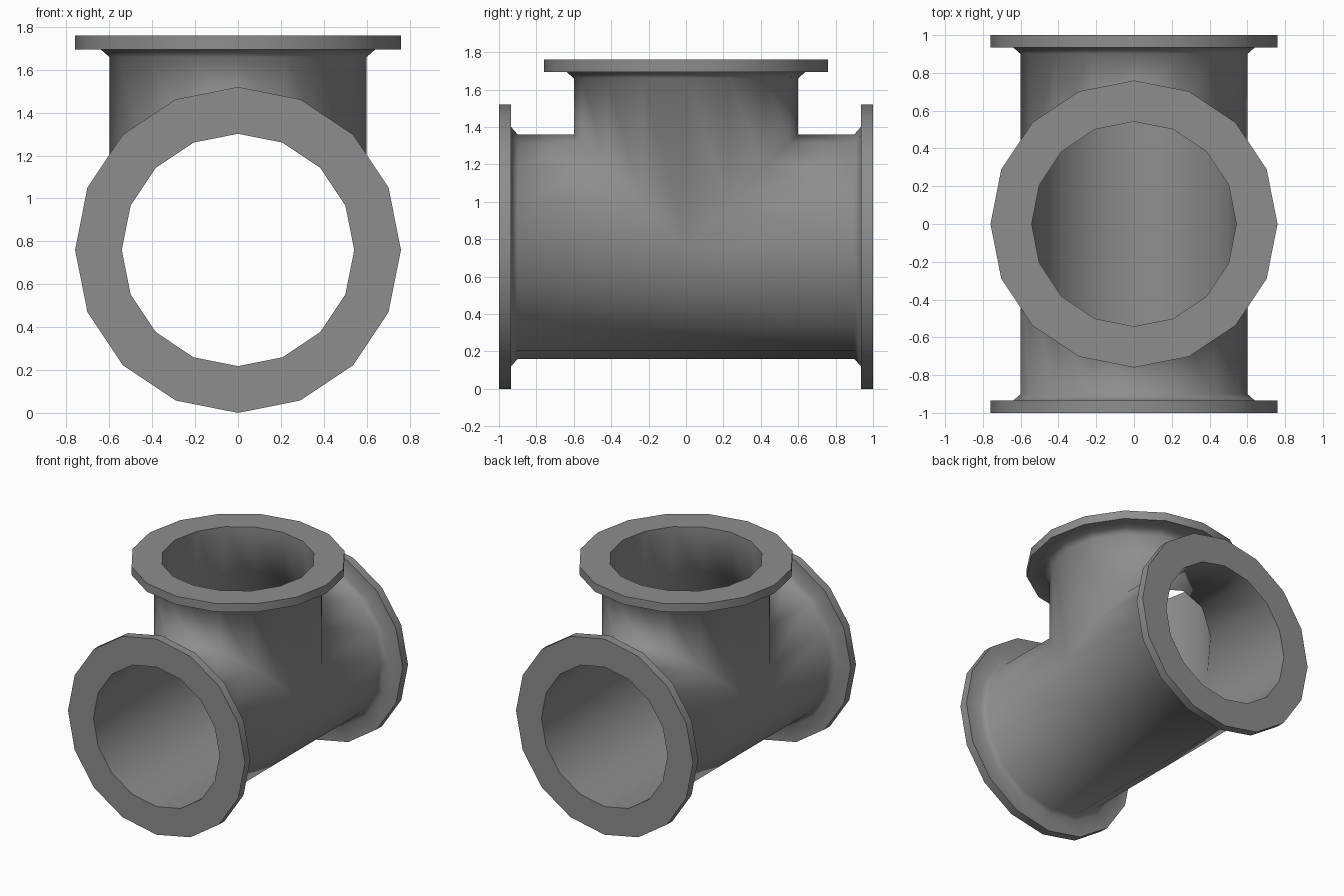
import bpy
import bmesh
from math import cos, sin, tau

cube = bpy.data.objects.get("Cube")
if cube:
    bpy.data.objects.remove(cube, do_unlink=True)

SIDES = 16
PIPE, BORE, RIM, LENGTH = 0.60, 0.542, 0.76, 1.0

# Plain grey metal
metal = bpy.data.materials.new("grey_metal")
metal.use_nodes = True
grey = (0.27, 0.27, 0.27, 1)
metal.diffuse_color = grey
metal.node_tree.nodes["Principled BSDF"].inputs["Base Color"].default_value = grey

# Half section of one arm: (radius, distance along arm, sharp ring);
# None means the arm is mitred against its neighbours
SECTION = [
    (BORE, None, False),
    (BORE, LENGTH, True),
    (RIM, LENGTH, True),
    (RIM, LENGTH - 0.065, True),
    (0.64, LENGTH - 0.065, False),
    (PIPE, LENGTH - 0.10, False),
    (PIPE, None, False),
]


def add_arm(bm, place, mitre):
    """Revolve the section around one arm of the tee."""
    rings = []
    for radius, dist, _ in SECTION:
        ring = []
        for i in range(SIDES):
            a = tau * i / SIDES
            u, v = radius * cos(a), radius * sin(a)
            d = mitre(v) if dist is None else dist
            ring.append(bm.verts.new(place(u, v, d)))
        rings.append(ring)
    for lower, upper in zip(rings, rings[1:]):
        for i in range(SIDES):
            j = (i + 1) % SIDES
            bm.faces.new((lower[i], lower[j], upper[j], upper[i]))
    for ring, (_, _, sharp) in zip(rings, SECTION):
        if sharp:
            for i in range(SIDES):
                bm.edges.get((ring[i], ring[(i + 1) % SIDES])).smooth = False


bm = bmesh.new()
# Front and back arms of the straight run
for side in (-1, 1):
    add_arm(bm, lambda u, v, d: (u, side * d, v + RIM), lambda v: max(v, 0))
# Upright branch
add_arm(bm, lambda u, v, d: (u, v, d + RIM), abs)

# Weld the arms along the mitres
bmesh.ops.remove_doubles(bm, verts=bm.verts, dist=0.001)
bmesh.ops.recalc_face_normals(bm, faces=bm.faces)
for face in bm.faces:
    face.smooth = True

mesh = bpy.data.meshes.new("flanged_pipe_tee")
bm.to_mesh(mesh)
bm.free()
mesh.materials.append(metal)
bpy.context.collection.objects.link(bpy.data.objects.new("flanged_pipe_tee", mesh))
